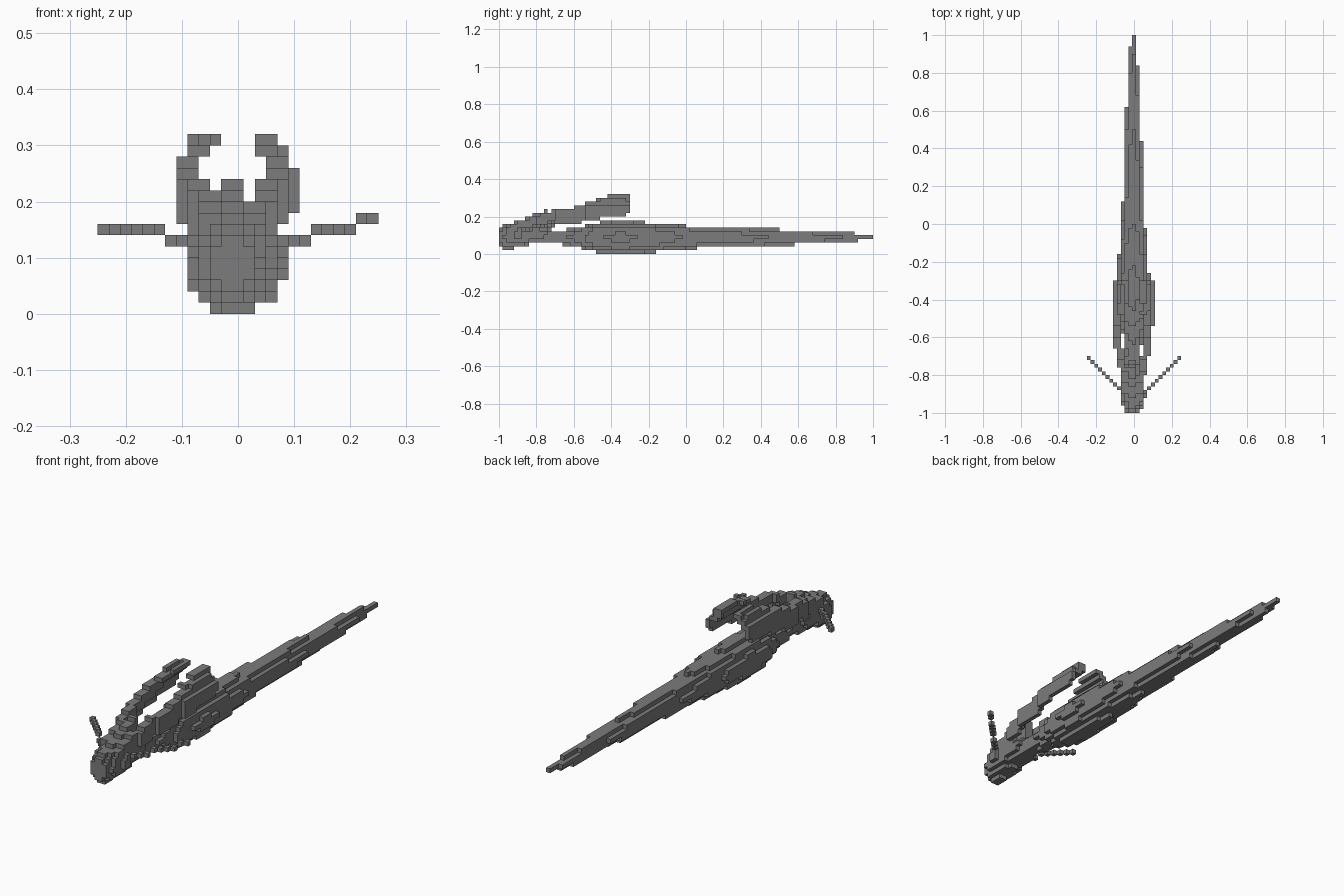
import bpy
import bmesh
from math import floor
from mathutils import Vector

cube = bpy.data.objects.get("Cube")
if cube:
    bpy.data.objects.remove(cube, do_unlink=True)

S = 0.02  # block size

grey = bpy.data.materials.new("stone grey")
grey.use_nodes = True
grey.diffuse_color = (0.2, 0.2, 0.2, 1)
grey.node_tree.nodes["Principled BSDF"].inputs["Base Color"].default_value = (0.2, 0.2, 0.2, 1)


def cell(x, y, z):
    """Block index holding a point; blocks are centred on x = 0."""
    return (floor(x / S + 0.5), floor(y / S + 1e-6), floor(z / S + 1e-6))


def sample(stations, y):
    """Interpolate the rows of a lengthwise profile at y."""
    for a, b in zip(stations, stations[1:]):
        if a[0] <= y <= b[0]:
            t = (y - a[0]) / (b[0] - a[0])
            return [p + (q - p) * t for p, q in zip(a[1:], b[1:])]
    return None


def slices():
    return [(j + 0.5) * S for j in range(-50, 50)]


def levels():
    return [(k + 0.5) * S for k in range(17)]


def loft(stations, cx):
    """Blocks inside ellipses swept along y; rows are y, rx, rz, cz."""
    out = set()
    for y in slices():
        row = sample(stations, y)
        if not row:
            continue
        rx, rz, cz = row
        for i in range(-8, 9):
            for z in levels():
                if ((i * S - cx) / rx) ** 2 + ((z - cz) / rz) ** 2 < 1:
                    out.add(cell(i * S, y, z))
    return out


def horn(side):
    """Curved upright plate; rows are y, x, lower z, upper z."""
    rows = [(-0.94, 0.04, 0.12, 0.16), (-0.82, 0.05, 0.13, 0.20),
            (-0.70, 0.077, 0.155, 0.235), (-0.58, 0.094, 0.165, 0.255),
            (-0.46, 0.1, 0.19, 0.295), (-0.38, 0.1, 0.2, 0.33),
            (-0.32, 0.1, 0.2, 0.33), (-0.30, 0.095, 0.22, 0.3)]
    out = set()
    for y in slices():
        row = sample(rows, y)
        if not row:
            continue
        x, low, high = row
        for z in levels():
            if low < z < high:
                lean = 0.6 * max(0, z - 0.25)
                out.add(cell(side * (x - lean) - 0.006, y, z))
                if z > (low + high) / 2:
                    out.add(cell(side * (x - lean - S) - 0.006, y, z))
    return out


def feeler(side, tip_rise):
    """Thin diagonal chain of blocks sweeping out and back."""
    out = set()
    for n in range(3, 13):
        z = 0.13 if n < 7 else 0.15
        if n > 10:
            z += tip_rise
        out.add(cell(side * n * S, -0.95 + n * S, z))
    return out


def crest():
    """Low ridge on the crown, highest at the back."""
    out = set()
    for y in slices():
        if -0.94 < y < -0.74:
            top = 0.16 + 0.4 * (y + 0.94)
            for z in levels():
                if 0.12 < z < top:
                    out.add(cell(0, y, z))
                    out.add(cell(-S, y, z - 0.01))
    out.add(cell(0, -0.75, 0.23))
    return out


# Long tapered trunk and tail
body = loft([(-0.74, 0.037, 0.034, 0.092), (-0.62, 0.045, 0.043, 0.088),
             (-0.55, 0.062, 0.06, 0.088), (-0.48, 0.082, 0.081, 0.088),
             (-0.35, 0.089, 0.089, 0.088), (-0.2, 0.08, 0.081, 0.088),
             (0.02, 0.06, 0.06, 0.088), (0.5, 0.042, 0.042, 0.088),
             (0.9, 0.021, 0.022, 0.088), (1.0, 0.006, 0.006, 0.09)], -0.004)

# Wedge head with a blunt snout
head = loft([(-1.0, 0.03, 0.054, 0.09), (-0.96, 0.055, 0.07, 0.09),
             (-0.9, 0.072, 0.066, 0.1), (-0.82, 0.062, 0.052, 0.11),
             (-0.74, 0.048, 0.04, 0.1), (-0.7, 0.04, 0.034, 0.092)], -0.008)

parts = {
    "body": body,
    "head": head,
    "crest": crest(),
    "left_horn": horn(1),
    "right_horn": horn(-1),
    "left_feeler": feeler(1, S),
    "right_feeler": feeler(-1, 0),
}
solid = set().union(*parts.values())
AXES = [Vector(v) for v in ((1, 0, 0), (0, 1, 0), (0, 0, 1))]


def build(name, cells):
    """Skin the exposed sides of a set of blocks."""
    bm = bmesh.new()
    for c in sorted(cells):
        mid = Vector((c[0], c[1] + 0.5, c[2] + 0.5))
        for a in range(3):
            u, v = AXES[(a + 1) % 3] / 2, AXES[(a + 2) % 3] / 2
            for s in (1, -1):
                step = AXES[a] * s
                if tuple(p + int(q) for p, q in zip(c, step)) in solid:
                    continue
                f = mid + step / 2
                ring = [f - u - v, f + u - v, f + u + v, f - u + v][::s]
                bm.faces.new([bm.verts.new(p * S) for p in ring])
    bmesh.ops.remove_doubles(bm, verts=bm.verts, dist=S / 10)
    mesh = bpy.data.meshes.new(name)
    bm.to_mesh(mesh)
    bm.free()
    mesh.materials.append(grey)
    bpy.context.collection.objects.link(bpy.data.objects.new(name, mesh))


claimed = set()
for name, cells in parts.items():
    build(name, cells - claimed)
    claimed |= cells
